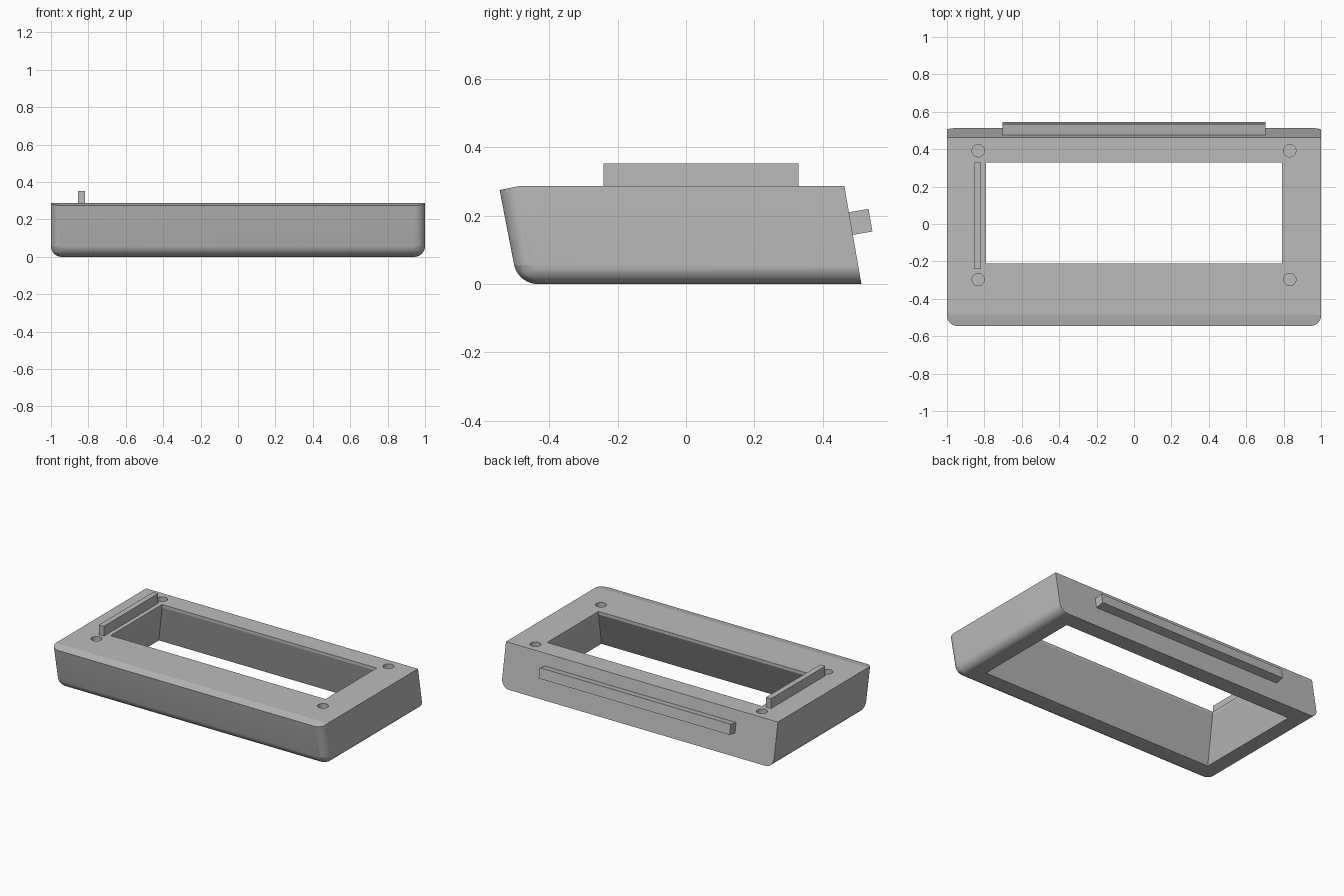
import bpy
import bmesh
from math import radians
from mathutils import Vector, Matrix

if "Cube" in bpy.data.objects:
    bpy.data.objects.remove(bpy.data.objects["Cube"], do_unlink=True)

grey = bpy.data.materials.new("plain grey")
grey.use_nodes = True
colour = (0.5, 0.5, 0.5, 1)
grey.diffuse_color = colour
grey.node_tree.nodes["Principled BSDF"].inputs["Base Color"].default_value = colour


def finish(name, bm):
    bmesh.ops.recalc_face_normals(bm, faces=bm.faces)
    mesh = bpy.data.meshes.new(name)
    bm.to_mesh(mesh)
    bm.free()
    mesh.materials.append(grey)
    obj = bpy.data.objects.new(name, mesh)
    bpy.context.collection.objects.link(obj)
    return obj


def box(name, centre, size, tilt=0):
    bm = bmesh.new()
    matrix = (Matrix.Translation(centre) @ Matrix.Rotation(radians(tilt), 4, "X")
              @ Matrix.Diagonal((*size, 1)))
    bmesh.ops.create_cube(bm, size=1, matrix=matrix)
    return finish(name, bm)


def loft(bm, rings):
    """Closed solid through a stack of rings with equal point counts."""
    loops = [[bm.verts.new(p) for p in ring] for ring in rings]
    for a, b in zip(loops, loops[1:]):
        for i in range(len(a)):
            j = (i + 1) % len(a)
            bm.faces.new((a[i], a[j], b[j], b[i]))
    bm.faces.new(loops[0])
    bm.faces.new(loops[-1])


# Body: leaning side profile, rounded at the front corners and bottom
top = 0.287
profile = [(-0.492, 0), (0.513, 0), (0.463, top), (-0.485, top), (-0.545, 0.275)]
bm = bmesh.new()
loft(bm, [[(x, y, z) for y, z in profile] for x in (-1, 1)])
rounded = []
for e in bm.edges:
    a, b = (v.co for v in e.verts)
    mid = (a + b) / 2
    low_edge = mid.z < 0.01 and mid.y < 0.4
    front_corner = abs(mid.x) > 0.9 and mid.y < -0.5 and mid.z < 0.2
    if low_edge or front_corner:
        rounded.append(e)
bmesh.ops.bevel(bm, geom=rounded, offset=0.057, segments=12, profile=0.5,
                affect="EDGES", clamp_overlap=True)
body = finish("body_frame", bm)

# Window cutter: thin straight lip, then widening towards the bottom
def window_ring(half, front, back, z):
    return [(-half, front, z), (half, front, z), (half, back, z), (-half, back, z)]


bm = bmesh.new()
loft(bm, [window_ring(0.87, -0.355, 0.41, -0.02),
          window_ring(0.79, -0.21, 0.33, top - 0.02),
          window_ring(0.79, -0.21, 0.33, top + 0.1)])
cutters = [finish("window_cutter", bm)]

# Screw hole cutters at the four corners
for x in (-0.833, 0.833):
    for y in (-0.297, 0.392):
        bm = bmesh.new()
        bmesh.ops.create_cone(bm, cap_ends=True, segments=32, radius1=0.033,
                              radius2=0.033, depth=0.2,
                              matrix=Matrix.Translation((x, y, top)))
        cutters.append(finish("hole_cutter", bm))

bpy.context.view_layer.objects.active = body
for cutter in cutters:
    cutter.hide_render = True
    mod = body.modifiers.new("cut", "BOOLEAN")
    mod.operation = "DIFFERENCE"
    mod.solver = "EXACT"
    mod.object = cutter
    bpy.ops.object.modifier_apply(modifier=mod.name)
    bpy.data.objects.remove(cutter, do_unlink=True)

# Smooth only the rounded edges
bpy.ops.object.select_all(action="DESELECT")
body.select_set(True)
bpy.ops.object.shade_smooth_by_angle(angle=radians(11))

# Raised ribs on the top and on the leaning back wall
box("top_rib", (-0.837, 0.044, 0.317), (0.037, 0.57, 0.07))
box("back_rib", (0, 0.51, 0.1815), (1.405, 0.06, 0.067), tilt=9.9)
